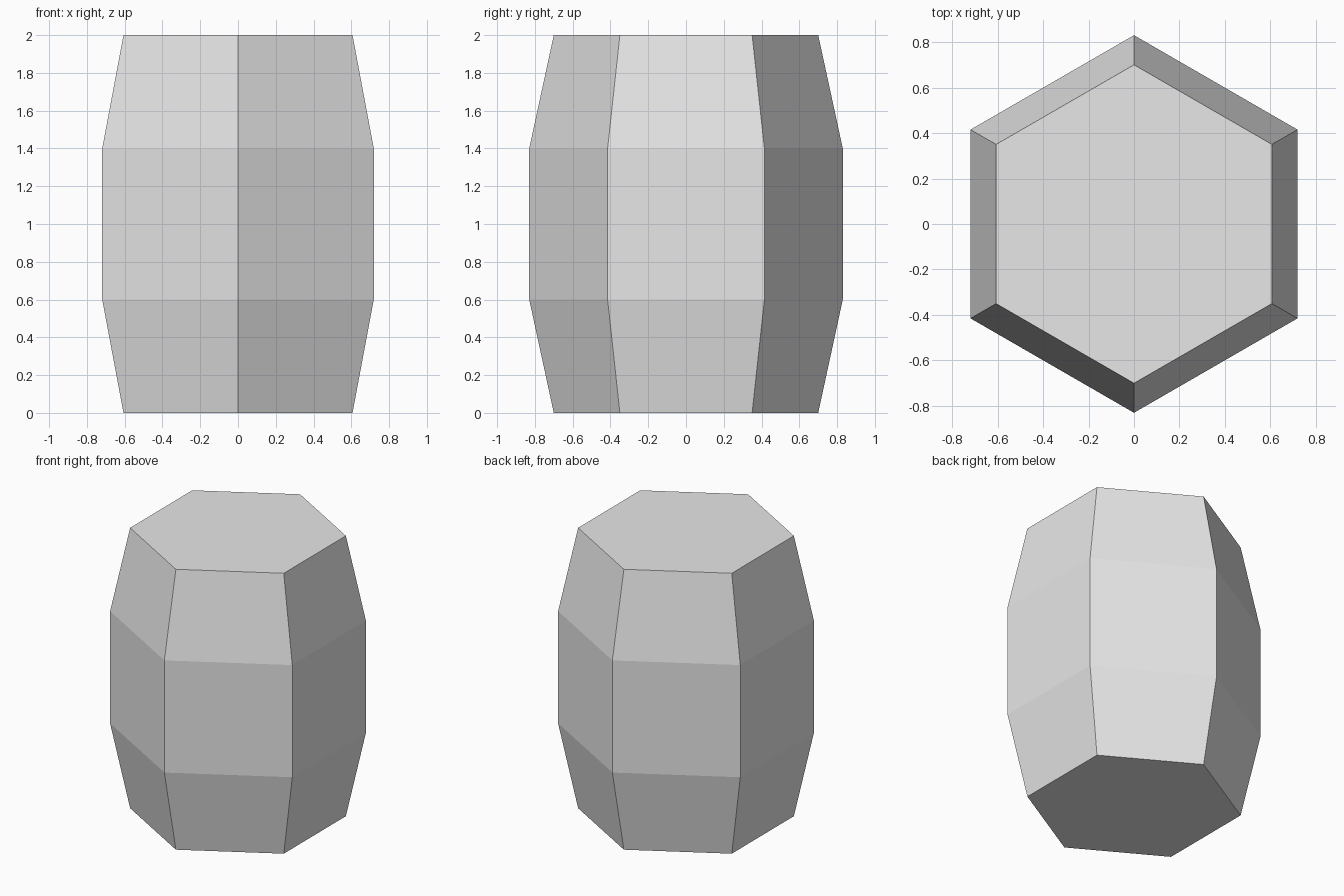
import bpy
import bmesh
from math import cos, sin, pi

cube = bpy.data.objects.get("Cube")
if cube:
    bpy.data.objects.remove(cube, do_unlink=True)

SIDES = 6
PROFILE = [(0.70, 0.0), (0.83, 0.6), (0.83, 1.4), (0.70, 2.0)]  # radius, height

# Plain grey material
grey = bpy.data.materials.new("light_grey")
grey.use_nodes = True
colour = (0.8, 0.8, 0.8, 1.0)
grey.diffuse_color = colour
grey.node_tree.nodes["Principled BSDF"].inputs["Base Color"].default_value = colour


def hexagon(bm, radius, z):
    """Ring of corners with one pointing to the front."""
    angles = [2 * pi * i / SIDES - pi / 2 for i in range(SIDES)]
    return [bm.verts.new((radius * cos(a), radius * sin(a), z)) for a in angles]


# Six-sided barrel with closed ends
bm = bmesh.new()
rings = [hexagon(bm, r, z) for r, z in PROFILE]
for low, high in zip(rings, rings[1:]):
    for i in range(SIDES):
        j = (i + 1) % SIDES
        bm.faces.new((low[i], low[j], high[j], high[i]))
bm.faces.new(reversed(rings[0]))
bm.faces.new(rings[-1])
bmesh.ops.recalc_face_normals(bm, faces=bm.faces)

mesh = bpy.data.meshes.new("barrel")
bm.to_mesh(mesh)
bm.free()
mesh.materials.append(grey)
barrel = bpy.data.objects.new("barrel", mesh)
bpy.context.collection.objects.link(barrel)
